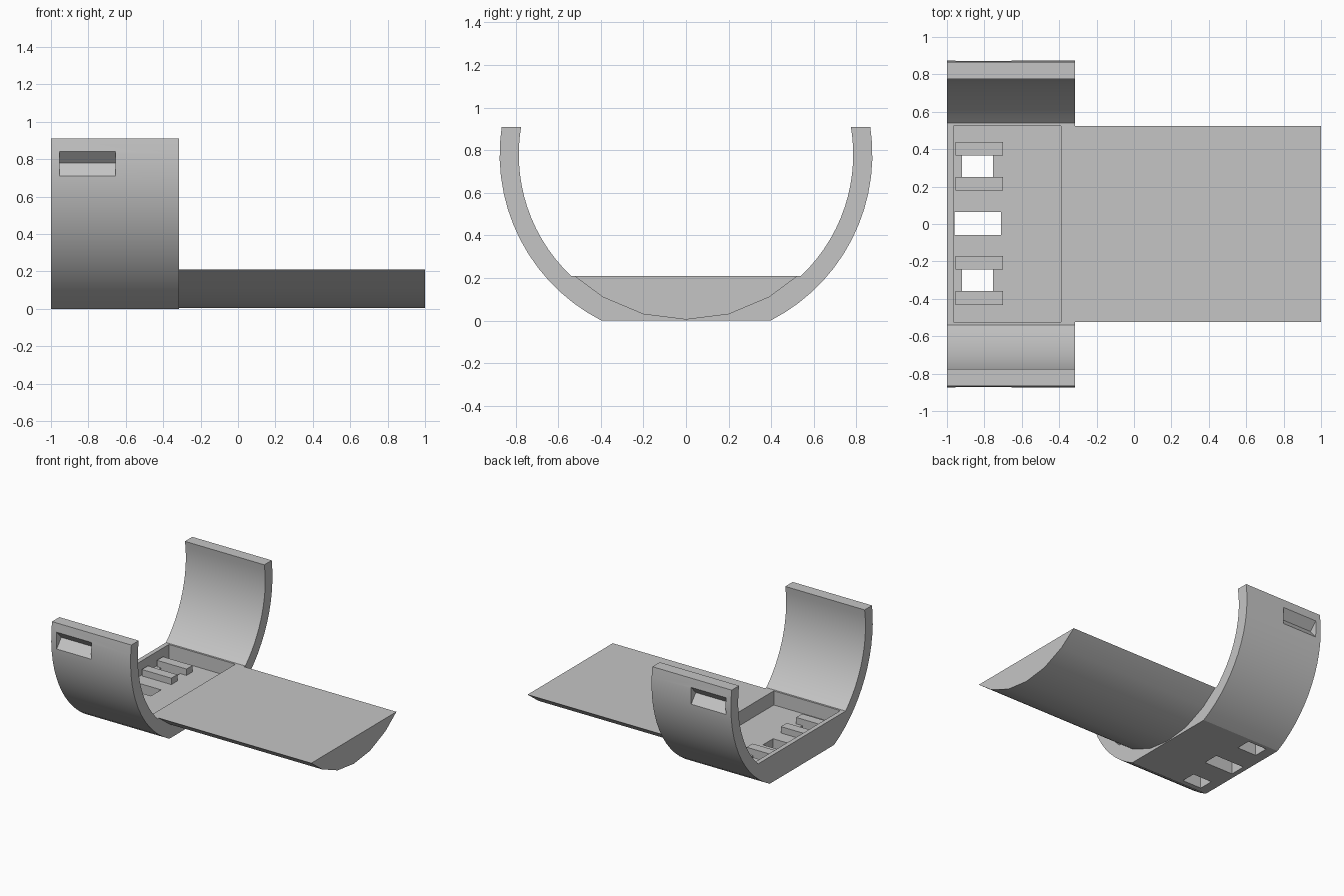
import bpy
import bmesh
import math

cube = bpy.data.objects.get("Cube")
if cube:
    bpy.data.objects.remove(cube, do_unlink=True)

grey = bpy.data.materials.new("light_grey")
grey.use_nodes = True
colour = (0.56, 0.56, 0.56, 1)
grey.diffuse_color = colour
grey.node_tree.nodes["Principled BSDF"].inputs["Base Color"].default_value = colour


def prism(name, profile, x0, x1):
    """Extrude a closed (y, z) outline along x."""
    bm = bmesh.new()
    base = bm.faces.new([bm.verts.new((x0, y, z)) for y, z in profile])
    ext = bmesh.ops.extrude_face_region(bm, geom=[base])
    moved = [v for v in ext["geom"] if isinstance(v, bmesh.types.BMVert)]
    bmesh.ops.translate(bm, verts=moved, vec=(x1 - x0, 0, 0))
    bmesh.ops.recalc_face_normals(bm, faces=bm.faces)
    mesh = bpy.data.meshes.new(name)
    bm.to_mesh(mesh)
    bm.free()
    obj = bpy.data.objects.new(name, mesh)
    bpy.context.collection.objects.link(obj)
    mesh.materials.append(grey)
    return obj


def box(name, x0, x1, y0, y1, z0, z1):
    return prism(name, [(y0, z0), (y1, z0), (y1, z1), (y0, z1)], x0, x1)


def select(obj):
    bpy.ops.object.select_all(action='DESELECT')
    obj.select_set(True)
    bpy.context.view_layer.objects.active = obj


def cut(target, cutter):
    select(target)
    mod = target.modifiers.new("cut", 'BOOLEAN')
    mod.operation = 'DIFFERENCE'
    mod.solver = 'EXACT'
    mod.object = cutter
    bpy.ops.object.modifier_apply(modifier=mod.name)
    bpy.data.objects.remove(cutter, do_unlink=True)


def smooth(obj):
    select(obj)
    bpy.ops.object.shade_smooth_by_angle(angle=math.radians(20))


# Open cradle: two curved arms rising from a flat base
CENTRE, OUTER, INNER = 0.78, 0.875, 0.785
TOP, DECK, STEPS = 0.91, 0.21, 14


def arc(radius, z0, z1):
    a0 = math.asin((z0 - CENTRE) / radius)
    a1 = math.asin((z1 - CENTRE) / radius)
    angles = [a0 + (a1 - a0) * i / STEPS for i in range(STEPS + 1)]
    return [(radius * math.cos(a), CENTRE + radius * math.sin(a)) for a in angles]


half = arc(OUTER, 0, TOP) + arc(INNER, DECK, TOP)[::-1]
outline = half + [(-y, z) for y, z in reversed(half)]
cradle = prism("cradle", outline, -1, -0.315)

# Recessed tray and the openings through its floor
FLOOR = 0.10
cut(cradle, box("tray_cutter", -0.965, -0.39, -0.525, 0.525, FLOOR, 0.4))
cut(cradle, box("centre_hole_cutter", -0.96, -0.71, -0.06, 0.065, -0.1, 0.15))
for y in (-0.30, 0.308):
    cut(cradle, box("side_hole_cutter", -0.92, -0.755, y - 0.058, y + 0.058, -0.1, 0.15))

# Wedge notch in the outside of each arm
for side in (-1, 1):
    wedge = [(side * 0.815, 0.78), (side * 0.90, 0.872), (side * 0.90, 0.675)]
    cut(cradle, prism("notch_cutter", wedge, -0.955, -0.655))
smooth(cradle)

# Raised bars beside the two side openings
for i, y in enumerate((-0.395, -0.207, 0.215, 0.402)):
    box(f"tray_bar_{i + 1}", -0.955, -0.70, y - 0.037, y + 0.037, FLOOR - 0.01, 0.15)

# Long tongue with a flat top and a rounded underside
right = [(0.20, 0.03), (0.39, 0.11), (0.525, DECK)]
belly = [(-y, z) for y, z in reversed(right)] + [(0, 0.005)] + right
smooth(prism("tongue", belly, -0.316, 1))
